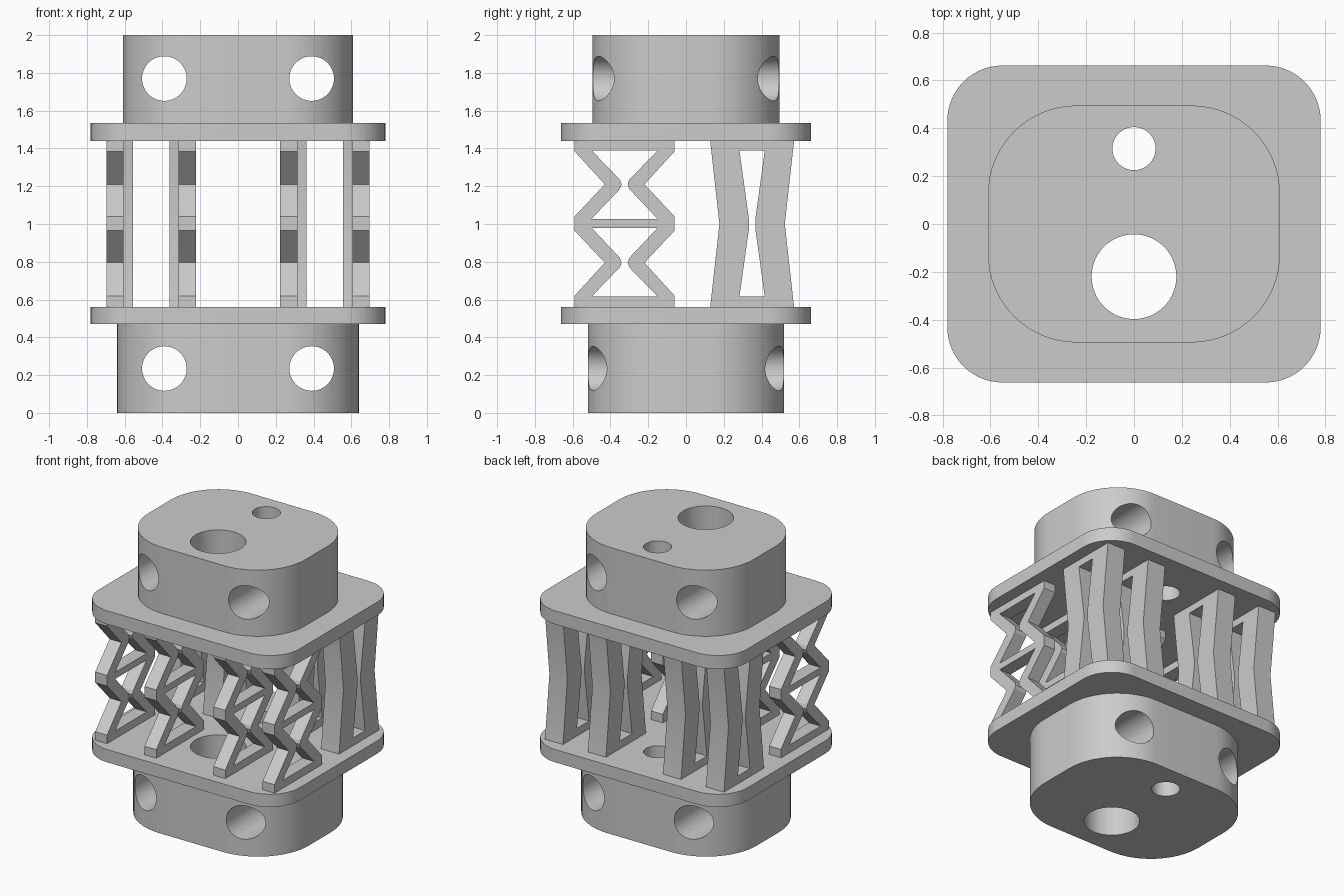
import bpy, bmesh, math
from mathutils import Matrix

cube = bpy.data.objects.get("Cube")
if cube:
    bpy.data.objects.remove(cube)

grey = bpy.data.materials.new("plain_grey")
grey.use_nodes = True
COLOUR = (0.6, 0.6, 0.6, 1)
grey.diffuse_color = COLOUR
for node in grey.node_tree.nodes:
    if node.type == "BSDF_PRINCIPLED":
        node.inputs["Base Color"].default_value = COLOUR

# Local profile axes mapped so that profile x, y become world y, z
SIDEWAYS = Matrix(((0, 0, 1), (1, 0, 0), (0, 1, 0))).to_4x4()


def circle(cx, cy, r, n=64):
    return [(cx + r * math.cos(2 * math.pi * i / n),
             cy + r * math.sin(2 * math.pi * i / n)) for i in range(n)]


def rounded_box(hx, hy, r, n=16):
    pts = []
    for q, (sx, sy) in enumerate(((1, 1), (-1, 1), (-1, -1), (1, -1))):
        for i in range(n + 1):
            a = math.pi / 2 * (q + i / n)
            pts.append((sx * (hx - r) + r * math.cos(a),
                        sy * (hy - r) + r * math.sin(a)))
    return pts


def mirrored(half, centre):
    """Close a half outline (offset, height) by mirroring it about centre."""
    return ([(centre + d, z) for d, z in half]
            + [(centre - d, z) for d, z in reversed(half)])


def extrude(name, loops, thickness, matrix):
    """Fill the first loop, with the other loops as holes, and thicken it."""
    curve = bpy.data.curves.new(name, "CURVE")
    curve.dimensions = "2D"
    curve.fill_mode = "BOTH"
    curve.extrude = thickness / 2
    for loop in loops:
        spline = curve.splines.new("POLY")
        spline.points.add(len(loop) - 1)
        for p, (x, y) in zip(spline.points, loop):
            p.co = (x, y, 0, 1)
        spline.use_cyclic_u = True
    temp = bpy.data.objects.new("temp_profile", curve)
    bpy.context.collection.objects.link(temp)
    deps = bpy.context.evaluated_depsgraph_get()
    mesh = bpy.data.meshes.new_from_object(temp.evaluated_get(deps))
    bpy.data.objects.remove(temp)
    bpy.data.curves.remove(curve)
    bm = bmesh.new()
    bm.from_mesh(mesh)
    bmesh.ops.remove_doubles(bm, verts=bm.verts, dist=1e-4)
    bmesh.ops.transform(bm, matrix=matrix, verts=bm.verts)
    bmesh.ops.recalc_face_normals(bm, faces=bm.faces)
    bm.to_mesh(mesh)
    bm.free()
    mesh.name = name
    mesh.materials.clear()
    mesh.materials.append(grey)
    obj = bpy.data.objects.new(name, mesh)
    bpy.context.collection.objects.link(obj)
    return obj


def slab(name, hx, hy, r, z0, z1):
    # Every slab has the large front bore and the small back bore
    loops = [rounded_box(hx, hy, r), circle(0, -0.22, 0.177), circle(0, 0.315, 0.09)]
    return extrude(name, loops, z1 - z0, Matrix.Translation((0, 0, (z0 + z1) / 2)))


def cross_drill(obj, z):
    # Two bores running front to back through a block
    for x in (-0.39, 0.39):
        bpy.ops.mesh.primitive_cylinder_add(vertices=64, radius=0.118, depth=2,
                                            location=(x, 0, z),
                                            rotation=(math.pi / 2, 0, 0))
        cutter = bpy.context.object
        cutter.name = "bore_cutter"
        cutter.hide_render = True
        cutter.data.materials.append(grey)
        mod = obj.modifiers.new("bore", "BOOLEAN")
        mod.operation = "DIFFERENCE"
        mod.solver = "EXACT"
        mod.object = cutter
        deps = bpy.context.evaluated_depsgraph_get()
        drilled = bpy.data.meshes.new_from_object(obj.evaluated_get(deps))
        obj.modifiers.clear()
        obj.data = drilled
        bpy.data.objects.remove(cutter)


parts = []

# End blocks and plates
top_block = slab("top_block", 0.61, 0.495, 0.37, 1.535, 2)
bottom_block = slab("bottom_block", 0.64, 0.52, 0.395, 0, 0.47)
cross_drill(top_block, 1.77)
cross_drill(bottom_block, 0.235)
parts += [top_block, bottom_block,
          slab("top_plate", 0.78, 0.662, 0.23, 1.44, 1.535),
          slab("bottom_plate", 0.78, 0.662, 0.23, 0.47, 0.56)]

# Front zigzag springs: two stacked hourglass cells
LOW, HIGH, MID = 0.56, 1.44, 1.0
FRONT_Y, BACK_Y = -0.325, 0.35
zigzag = mirrored([(0.265, LOW), (0.265, 0.62), (0.105, 0.795), (0.265, 0.965),
                   (0.265, 1.04), (0.105, 1.21), (0.265, 1.385), (0.265, HIGH)], FRONT_Y)
cells = [mirrored([(0.175, z0), (0.025, zc - 0.025), (0.016, zc),
                   (0.025, zc + 0.025), (0.175, z1)], FRONT_Y)
         for z0, zc, z1 in ((0.615, 0.796, 0.98), (1.027, 1.21, 1.39))]

# Back waisted springs: one tall hourglass cell
waisted = mirrored([(0.222, LOW), (0.173, MID), (0.222, HIGH)], BACK_Y)
tall_cell = mirrored([(0.067, 0.615), (0.017, MID - 0.025),
                      (0.017, MID + 0.025), (0.067, 1.39)], BACK_Y)

for side, s in (("left", 1), ("right", -1)):
    for place, front_x, back_x in (("inner", 0.268, 0.292), ("outer", 0.651, 0.626)):
        parts.append(extrude(f"front_spring_{place}_{side}", [zigzag] + cells, 0.092,
                             Matrix.Translation((s * front_x, 0, 0)) @ SIDEWAYS))
        parts.append(extrude(f"back_spring_{place}_{side}", [waisted, tall_cell], 0.14,
                             Matrix.Translation((s * back_x, 0, 0)) @ SIDEWAYS))

# Smooth the round walls, keep the edges sharp
bpy.ops.object.select_all(action="DESELECT")
for obj in parts:
    obj.select_set(True)
bpy.context.view_layer.objects.active = parts[0]
bpy.ops.object.shade_smooth_by_angle(angle=math.radians(20))
